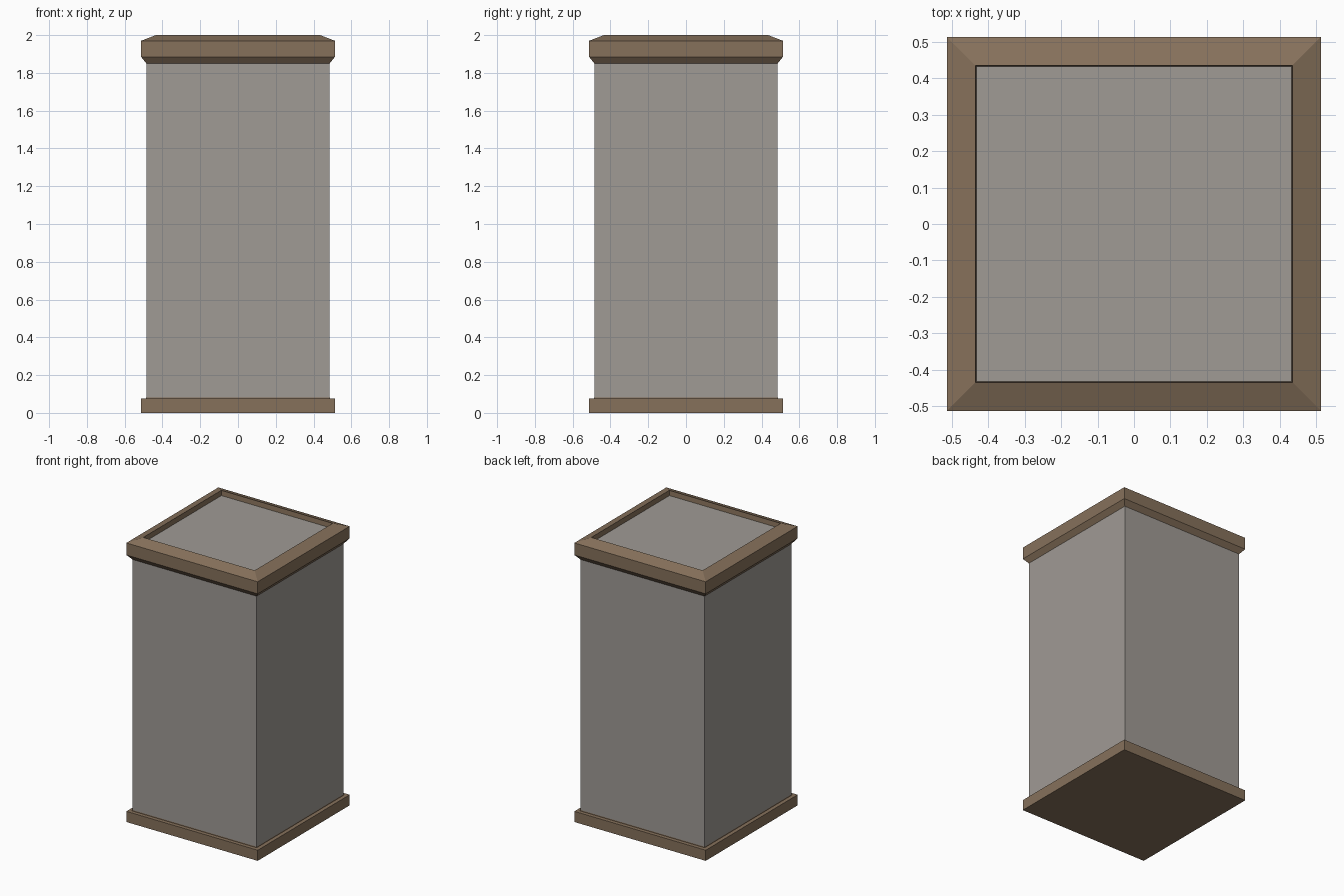
import bpy
import bmesh

if "Cube" in bpy.data.objects:
    bpy.data.objects.remove(bpy.data.objects["Cube"])


def material(name, rgb):
    m = bpy.data.materials.new(name)
    m.diffuse_color = (*rgb, 1.0)
    m.use_nodes = True
    m.node_tree.nodes["Principled BSDF"].inputs["Base Color"].default_value = m.diffuse_color
    return m


stone = material("warm grey stone", (0.35, 0.325, 0.30))
wood = material("brown trim", (0.24, 0.165, 0.105))


def square_loft(name, profile, mat, cap_start=False, cap_end=False):
    """Stack square rings given as (half width, z) and skin between them."""
    bm = bmesh.new()
    rings = [[bm.verts.new((sx * r, sy * r, z))
              for sx, sy in ((-1, -1), (1, -1), (1, 1), (-1, 1))]
             for r, z in profile]
    for a, b in zip(rings, rings[1:]):
        for i in range(4):
            j = (i + 1) % 4
            bm.faces.new((a[i], a[j], b[j], b[i]))
    if cap_start:
        bm.faces.new(rings[0][::-1])
    if cap_end:
        bm.faces.new(rings[-1])
    mesh = bpy.data.meshes.new(name)
    bm.to_mesh(mesh)
    bm.free()
    mesh.materials.append(mat)
    obj = bpy.data.objects.new(name, mesh)
    bpy.context.collection.objects.link(obj)
    return obj


# Base plinth with closed underside and a narrow ledge meeting the shaft
square_loft("base_plinth",
            [(0.513, 0.0), (0.513, 0.075), (0.486, 0.075), (0.486, 0.082)],
            wood, cap_start=True)

# Plain square shaft
square_loft("shaft", [(0.485, 0.075), (0.485, 1.852)], stone)

# Top rim: flared underside, upright band, bevelled top, inner recess wall
square_loft("top_rim",
            [(0.485, 1.85), (0.513, 1.885), (0.513, 1.97),
             (0.435, 2.0), (0.432, 1.965)], wood)

# Recessed panel inside the rim
square_loft("top_panel", [(0.432, 1.965)], stone, cap_end=True)
